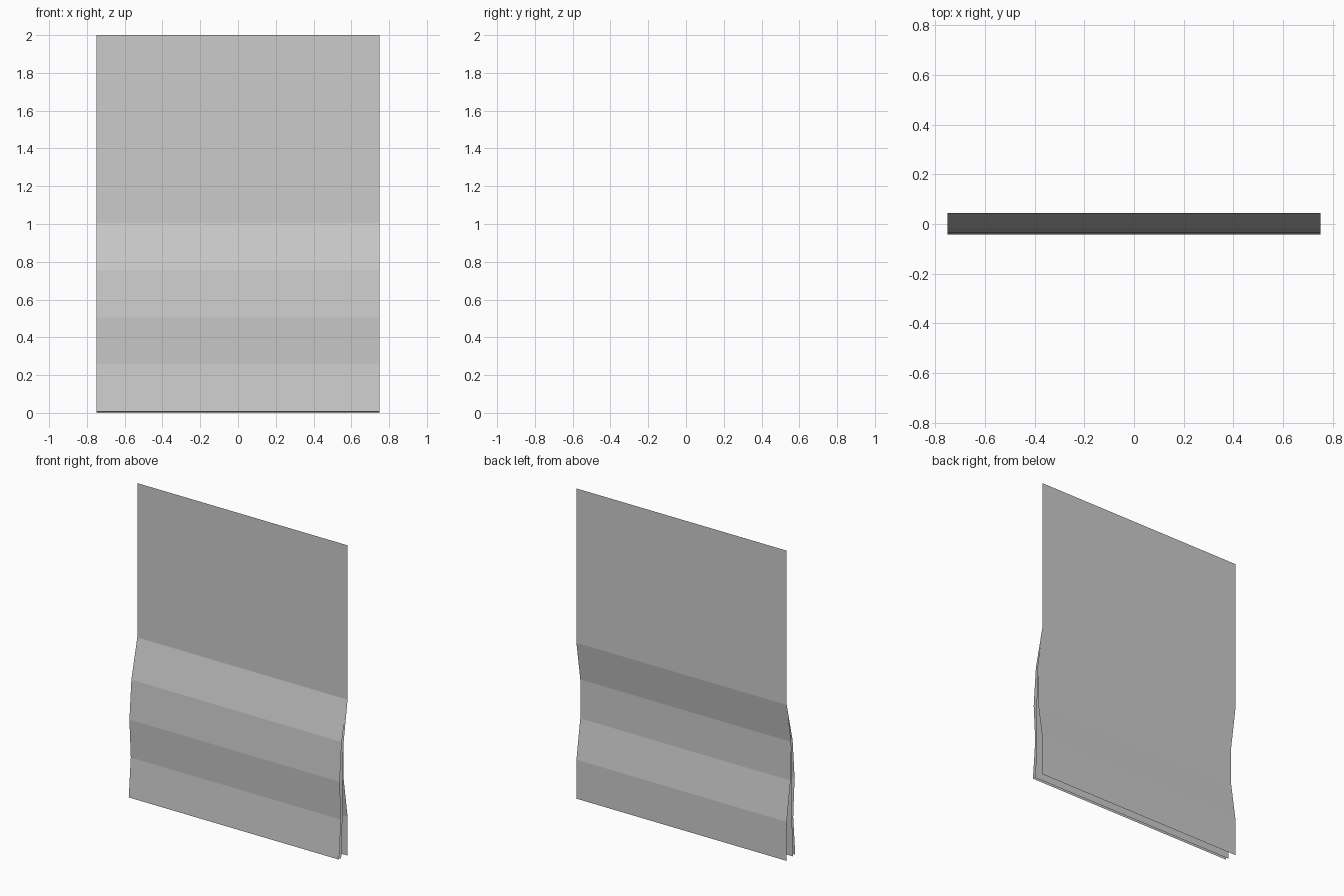
import bpy

if "Cube" in bpy.data.objects:
    bpy.data.objects.remove(bpy.data.objects["Cube"])

HALF_WIDTH = 0.75


def sheet(name, profile):
    """Single-layer sheet: a (y, z) profile swept across the width."""
    verts = [(x, y, z) for y, z in profile for x in (-HALF_WIDTH, HALF_WIDTH)]
    faces = [(2 * i, 2 * i + 1, 2 * i + 3, 2 * i + 2)
             for i in range(len(profile) - 1)]
    mesh = bpy.data.meshes.new(name)
    mesh.from_pydata(verts, [], faces)
    obj = bpy.data.objects.new(name, mesh)
    bpy.context.collection.objects.link(obj)
    return obj


PLANE_Y = 0.045
FOLD_Z = 1.005

# Flat upper panel
sheet("upper_panel", [(PLANE_Y, FOLD_Z), (PLANE_Y, 2.0)])

# Three loose layers hanging below it: y at each quarter step down, bottom z
layers = {
    "front_layer": ((-0.015, -0.035, -0.021, -0.042), 0.007),
    "middle_layer": ((0.0, -0.008, -0.008, -0.02), 0.004),
    "back_layer": ((0.006, 0.006, 0.045, 0.045), 0.0),
}
for name, (ys, bottom) in layers.items():
    step = (FOLD_Z - bottom) / 4
    sheet(name, [(bottom, 0)] and
          [(y, bottom + step * (3 - i)) for i, y in reversed(list(enumerate(ys)))]
          + [(PLANE_Y, FOLD_Z)])
